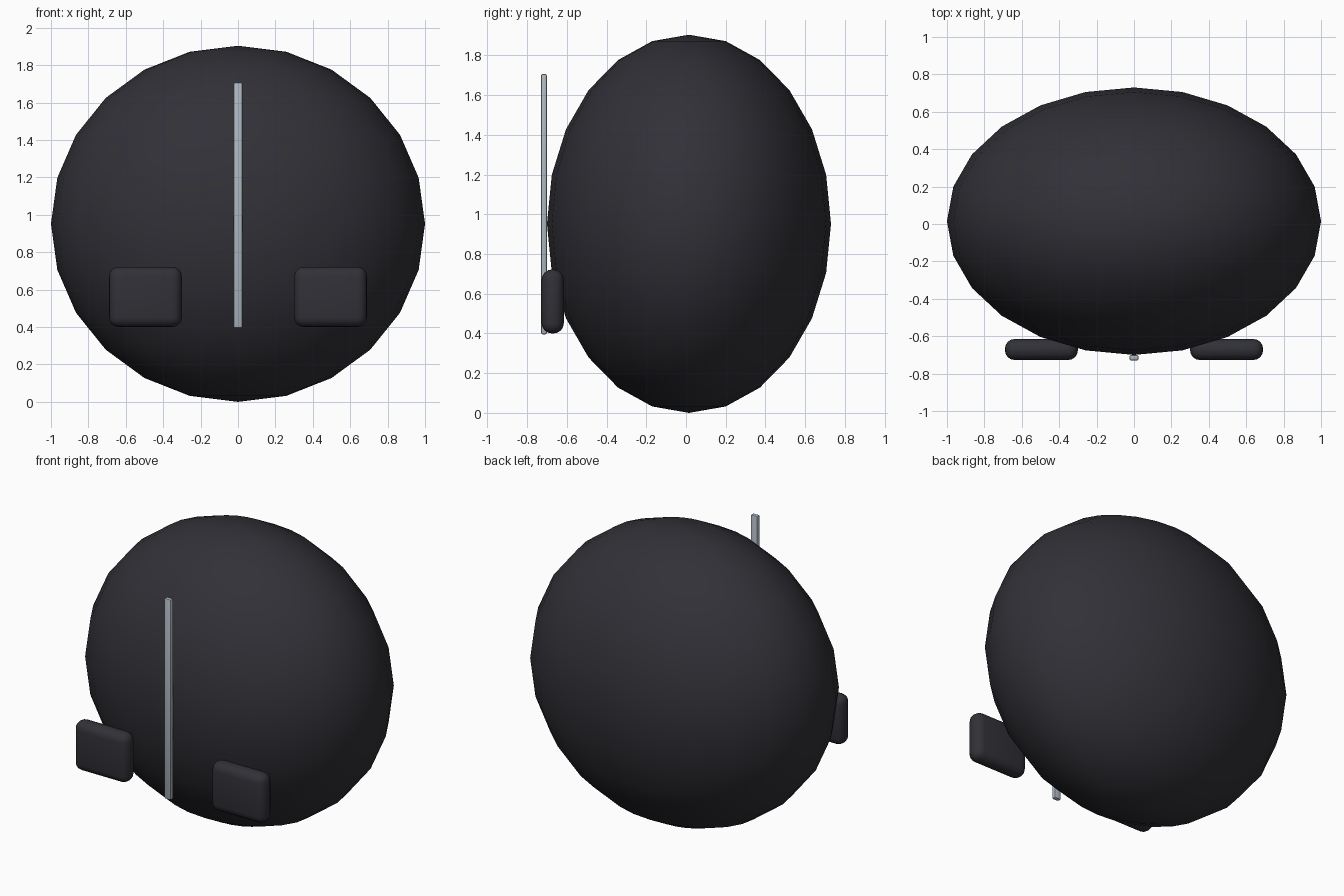
import bpy
import math

if "Cube" in bpy.data.objects:
    bpy.data.objects.remove(bpy.data.objects["Cube"])


def material(name, rgb):
    m = bpy.data.materials.new(name)
    m.diffuse_color = (*rgb, 1.0)
    m.use_nodes = True
    m.node_tree.nodes["Principled BSDF"].inputs["Base Color"].default_value = m.diffuse_color
    return m


DARK = material("charcoal fabric", (0.03, 0.03, 0.038))
METAL = material("pale steel", (0.42, 0.47, 0.53))


def finish(obj, name, mat):
    obj.name = name
    obj.data.materials.append(mat)
    bpy.ops.object.transform_apply(location=False, rotation=False, scale=True)


def rounded_box(name, lo, hi, radius, segments, mat):
    center = [(a + b) / 2 for a, b in zip(lo, hi)]
    bpy.ops.mesh.primitive_cube_add(size=1, location=center)
    obj = bpy.context.object
    obj.scale = [b - a for a, b in zip(lo, hi)]
    finish(obj, name, mat)
    bev = obj.modifiers.new("rounded edges", 'BEVEL')
    bev.width = radius
    bev.segments = segments
    bpy.ops.object.modifier_apply(modifier=bev.name)
    bpy.ops.object.shade_smooth_by_angle(angle=math.radians(40))
    return obj


# Main bag: a flattened sphere
bpy.ops.mesh.primitive_uv_sphere_add(segments=24, ring_count=12, radius=1,
                                     location=(0, 0.015, 0.952))
body = bpy.context.object
body.scale = (1.0, 0.715, 0.952)
finish(body, "bag_body", DARK)
bpy.ops.object.shade_smooth()

# Two padded pockets low on the front
for side, x0, x1 in (("left", -0.69, -0.30), ("right", 0.30, 0.69)):
    rounded_box(side + "_pocket", (x0, -0.727, 0.40), (x1, -0.615, 0.722),
                0.052, 4, DARK)

# Straight metal zip down the front
rounded_box("front_zip", (-0.025, -0.73, 0.395), (0.025, -0.70, 1.707),
            0.01, 2, METAL)
